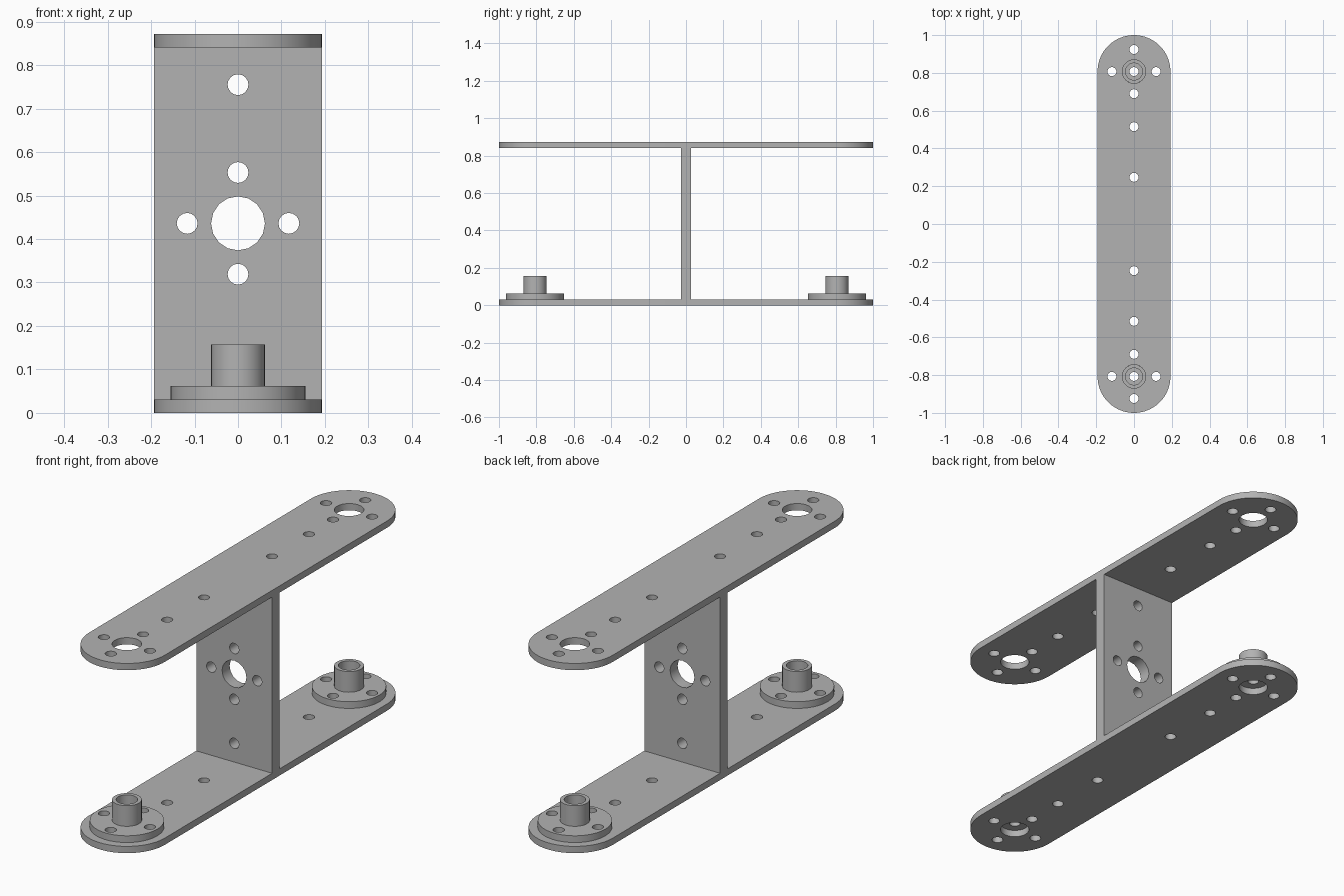
import bpy, bmesh
from math import pi, sin, cos, radians
from mathutils import Matrix, Vector

old = bpy.data.objects.get("Cube")
if old:
    bpy.data.objects.remove(old, do_unlink=True)

grey = bpy.data.materials.new("metal grey")
grey.use_nodes = True
grey.diffuse_color = (0.45, 0.45, 0.45, 1)
grey.node_tree.nodes["Principled BSDF"].inputs["Base Color"].default_value = grey.diffuse_color

HALF_W, END_Y, THICK = 0.193, 0.807, 0.031
HEIGHT, WEB = 0.872, 0.055
BOLT, BORE, RING = 0.024, 0.062, 0.117


def arc(x, y, r, start=0, sweep=2 * pi, n=24, closed=True):
    steps = n if closed else n + 1
    return [(x + r * cos(start + sweep * i / n), y + r * sin(start + sweep * i / n))
            for i in range(steps)]


def bolt_ring(x, y):
    return [arc(x + RING * dx, y + RING * dy, BOLT, n=16)
            for dx, dy in ((1, 0), (-1, 0), (0, 1), (0, -1))]


def slab(name, outline, holes, thick, matrix):
    """Flat outline with holes, thickened along its local z."""
    bm = bmesh.new()
    for loop in [outline] + holes:
        vs = [bm.verts.new((x, y, 0)) for x, y in loop]
        for a, b in zip(vs, vs[1:] + vs[:1]):
            bm.edges.new((a, b))
    bmesh.ops.triangle_fill(bm, edges=bm.edges[:], use_beauty=True, normal=Vector((0, 0, 1)))
    grown = bmesh.ops.extrude_face_region(bm, geom=bm.faces[:])["geom"]
    bmesh.ops.translate(bm, vec=(0, 0, thick),
                        verts=[g for g in grown if isinstance(g, bmesh.types.BMVert)])
    bmesh.ops.recalc_face_normals(bm, faces=bm.faces[:])
    mesh = bpy.data.meshes.new(name)
    bm.to_mesh(mesh)
    bm.free()
    mesh.materials.append(grey)
    obj = bpy.data.objects.new(name, mesh)
    bpy.context.collection.objects.link(obj)
    obj.matrix_world = matrix
    bpy.ops.object.select_all(action='DESELECT')
    obj.select_set(True)
    bpy.context.view_layer.objects.active = obj
    bpy.ops.object.shade_smooth_by_angle(angle=radians(35))
    return obj


# Round-ended plates, drilled alike
plate = (arc(0, END_Y, HALF_W, 0, pi, 32, False)
         + arc(0, -END_Y, HALF_W, pi, pi, 32, False))
drilled = []
for side in (1, -1):
    drilled += bolt_ring(0, side * END_Y) + [arc(0, side * END_Y, BORE)]
    drilled += [arc(0, side * y, BOLT, n=16) for y in (0.515, 0.247)]
slab("bottom_plate", plate, drilled, THICK, Matrix.Identity(4))
slab("top_plate", plate, drilled, THICK, Matrix.Translation((0, 0, HEIGHT - THICK)))

# Upright web between the plates
mid = HEIGHT / 2
low, high = THICK, HEIGHT - THICK
web = [(-HALF_W, low), (HALF_W, low), (HALF_W, high), (-HALF_W, high)]
web_holes = bolt_ring(0, mid) + [arc(0, mid, BORE, n=16)]
web_holes += [arc(0, mid + s * 0.319, BOLT, n=16) for s in (1, -1)]
slab("upright_web", web, web_holes, WEB,
     Matrix.Translation((0, WEB / 2, 0)) @ Matrix.Rotation(pi / 2, 4, 'X'))

# Hubs: drilled flange with a hollow post
for label, side in (("front", -1), ("back", 1)):
    y = side * END_Y
    slab(label + "_hub_flange", arc(0, 0, 0.155, n=48),
         bolt_ring(0, 0) + [arc(0, 0, BOLT, n=16)], THICK,
         Matrix.Translation((0, y, THICK)))
    slab(label + "_hub_post", arc(0, 0, BORE, n=32), [arc(0, 0, 0.045, n=32)], 0.095,
         Matrix.Translation((0, y, 2 * THICK)))
